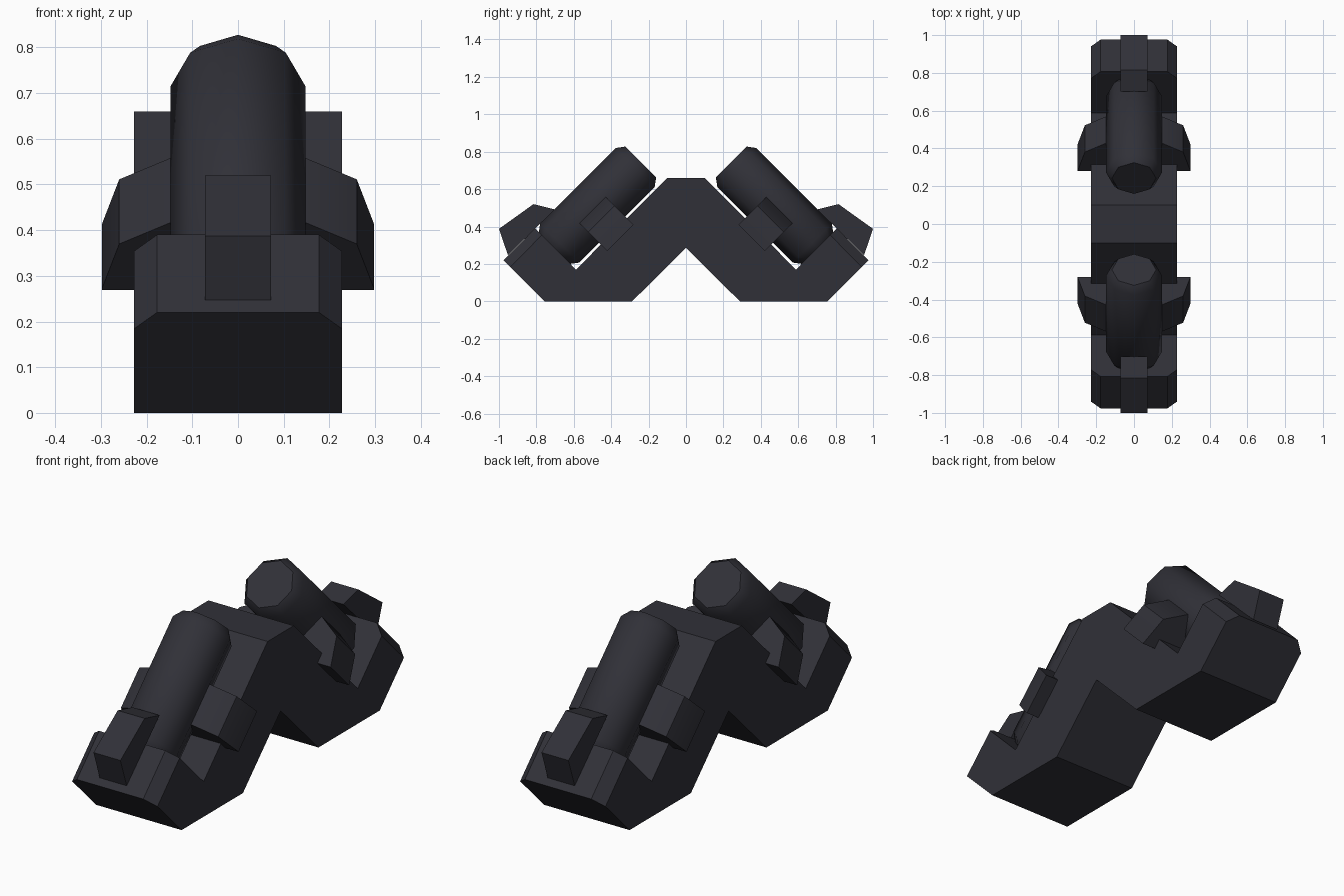
import bpy, bmesh, math

if "Cube" in bpy.data.objects:
    bpy.data.objects.remove(bpy.data.objects["Cube"])

R2 = math.sqrt(2)
mat = bpy.data.materials.new("charcoal")
mat.diffuse_color = (0.03, 0.03, 0.039, 1)
mat.use_nodes = True
mat.node_tree.nodes["Principled BSDF"].inputs["Base Color"].default_value = mat.diffuse_color


def arm(x, u, v, s):
    """Slanted arm space: u runs up the slope, v away from it; s=-1 is front, 1 is back."""
    return (-s * x, s * (v - u) / R2, (u + v) / R2)


def finish(bm, name, smooth=None):
    bmesh.ops.recalc_face_normals(bm, faces=bm.faces[:])
    me = bpy.data.meshes.new(name)
    bm.to_mesh(me)
    bm.free()
    me.materials.append(mat)
    ob = bpy.data.objects.new(name, me)
    bpy.context.collection.objects.link(ob)
    if smooth:
        bpy.ops.object.select_all(action='DESELECT')
        ob.select_set(True)
        bpy.context.view_layer.objects.active = ob
        bpy.ops.object.shade_smooth_by_angle(angle=math.radians(smooth))
    return ob


def loft(rings):
    """Skin a list of closed rings and cap both ends."""
    bm = bmesh.new()
    vs = [[bm.verts.new(p) for p in r] for r in rings]
    n = len(rings[0])
    for a, b in zip(vs, vs[1:]):
        for i in range(n):
            j = (i + 1) % n
            bm.faces.new((a[i], a[j], b[j], b[i]))
    bm.faces.new(vs[0])
    bm.faces.new(vs[-1])
    return bm


# Zigzag body: side profile extruded across x
W = 0.228
half = [(0.1, 0.66), (0.588, 0.17), (0.807, 0.39), (0.976, 0.22), (0.756, 0), (0.288, 0)]
profile = half + [(0, 0.287)] + [(-y, z) for y, z in reversed(half)]
bm = loft([[(x, y, z) for y, z in profile] for x in (-W, W)])
# Chamfer the upright corners of both end faces
ends = [e for e in bm.edges
        if all(abs(v.co.y) > 0.8 and v.co.z > 0.2 for v in e.verts)
        and abs(e.verts[0].co.x - e.verts[1].co.x) < 0.01]
bmesh.ops.bevel(bm, geom=ends, offset=0.051, segments=1, affect='EDGES')
finish(bm, "zigzag_body")

for s, side in ((-1, "front"), (1, "back")):
    # Eight-sided canister with chamfered ends
    rings = []
    for u, r in ((-0.298, 0.117), (-0.257, 0.148), (0.3125, 0.148), (0.3555, 0.117)):
        rings.append([arm(r * math.cos(k * math.pi / 4), u,
                          0.698 + r * math.sin(k * math.pi / 4), s) for k in range(8)])
    finish(loft(rings), side + "_canister", 50)

    # Curved clamp wrapping both flanks of the canister
    right = [(0.298, 0.488), (0.298, 0.492), (0.26, 0.631), (0.148, 0.697)]
    section = right + [(-x, v) for x, v in reversed(right)]
    finish(loft([[arm(x, u, v, s) for x, v in section] for u in (-0.108, 0.092)]),
           side + "_clamp", 40)

    # Angular catch block over the outer lip
    catch = [(-0.433, 0.981), (-0.2086, 0.944), (-0.148, 0.843), (-0.4985, 0.848)]
    finish(loft([[arm(x, u, v, s) for u, v in catch] for x in (-0.072, 0.072)]),
           side + "_catch")
